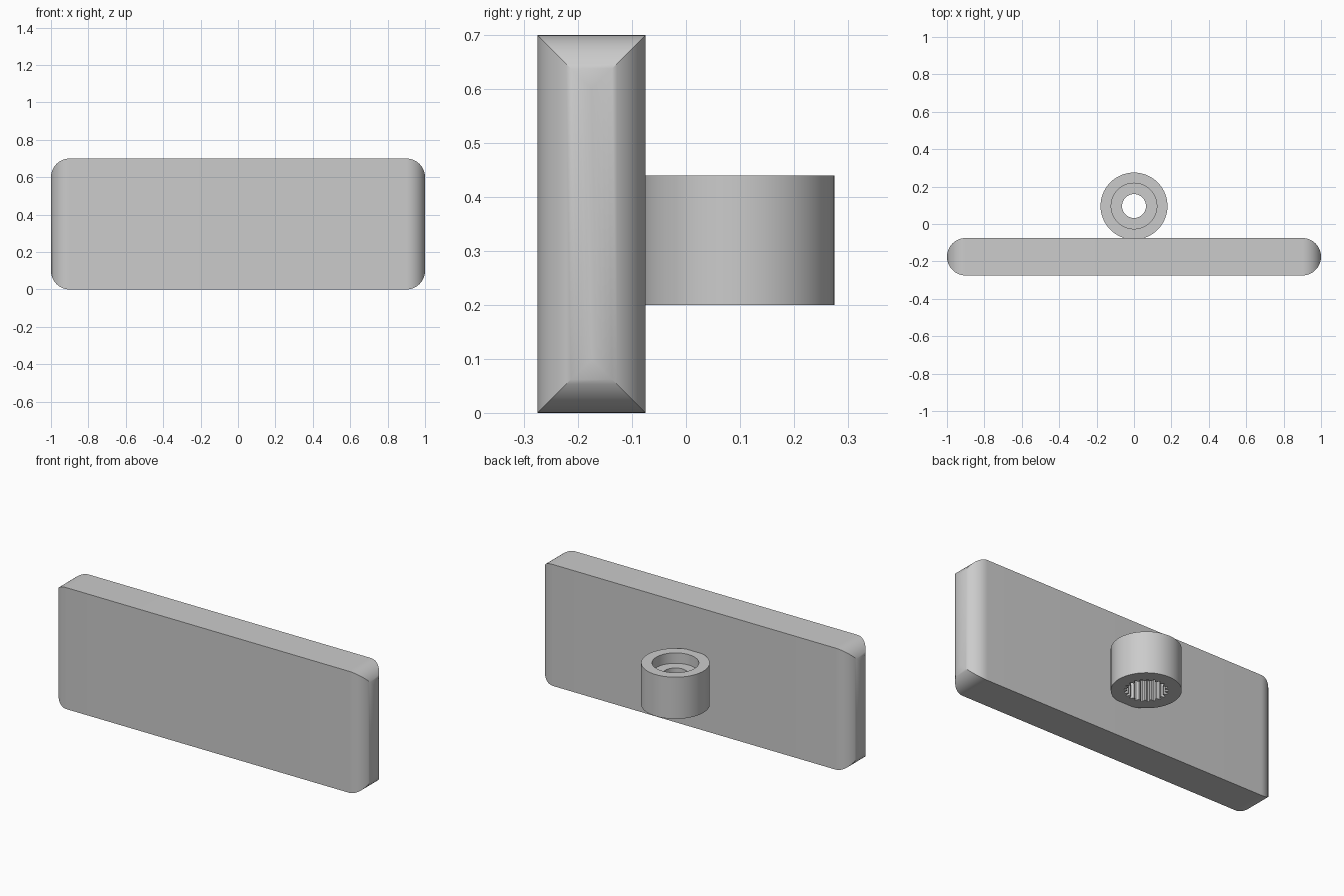
import bpy, bmesh, math

cube = bpy.data.objects.get("Cube")
if cube:
    bpy.data.objects.remove(cube, do_unlink=True)

grey = bpy.data.materials.new("light_grey")
grey.use_nodes = True
colour = (0.6, 0.6, 0.6, 1)
grey.diffuse_color = colour
grey.node_tree.nodes["Principled BSDF"].inputs["Base Color"].default_value = colour


def loft(name, rings, location, closed):
    """Join equal-length rings of points with quads and shade the result."""
    bm = bmesh.new()
    loops = [[bm.verts.new(p) for p in ring] for ring in rings]
    pairs = list(zip(loops, loops[1:]))
    if closed:
        pairs.append((loops[-1], loops[0]))
    for a, b in pairs:
        n = len(a)
        for i in range(n):
            j = (i + 1) % n
            bm.faces.new((a[i], a[j], b[j], b[i]))
    bmesh.ops.remove_doubles(bm, verts=bm.verts, dist=1e-5)
    bmesh.ops.recalc_face_normals(bm, faces=bm.faces)
    mesh = bpy.data.meshes.new(name)
    bm.to_mesh(mesh)
    bm.free()
    mesh.materials.append(grey)
    obj = bpy.data.objects.new(name, mesh)
    obj.location = location
    bpy.context.collection.objects.link(obj)
    bpy.ops.object.select_all(action='DESELECT')
    obj.select_set(True)
    bpy.context.view_layer.objects.active = obj
    bpy.ops.object.shade_smooth_by_angle(angle=math.radians(30))
    return obj


# Plate: rectangles that shrink along a quarter circle towards both ends
RADIUS, STEPS = 0.1, 16


def plate_section(side, k):
    t = math.pi / 2 * k / STEPS
    x = side * (1 - RADIUS + RADIUS * math.cos(t))
    y = RADIUS * math.sin(t)
    z = 0.25 + y
    return [(x, -y, -z), (x, y, -z), (x, y, z), (x, -y, z)]


sections = [plate_section(-1, k) for k in range(STEPS + 1)]
sections += [plate_section(1, k) for k in reversed(range(STEPS + 1))]
loft("plate", sections, (0, -0.175, 0.35), closed=False)

# Hub: turned profile with a screw recess above and a toothed socket below
TEETH = 21
COUNT = TEETH * 4


def hub_ring(radius, z, tooth=0):
    points = []
    for i in range(COUNT):
        a = math.tau * i / COUNT
        r = radius - (tooth if i % 4 > 1 else 0)
        points.append((r * math.cos(a), r * math.sin(a), z))
    return points


hub = [
    hub_ring(0.179, 0),
    hub_ring(0.179, 0.24),
    hub_ring(0.122, 0.24),
    hub_ring(0.122, 0.18),
    hub_ring(0.064, 0.18),
    hub_ring(0.064, 0.12),
    hub_ring(0.112, 0.12, 0.016),
    hub_ring(0.112, 0, 0.016),
]
loft("hub", hub, (0, 0.096, 0.2), closed=True)
